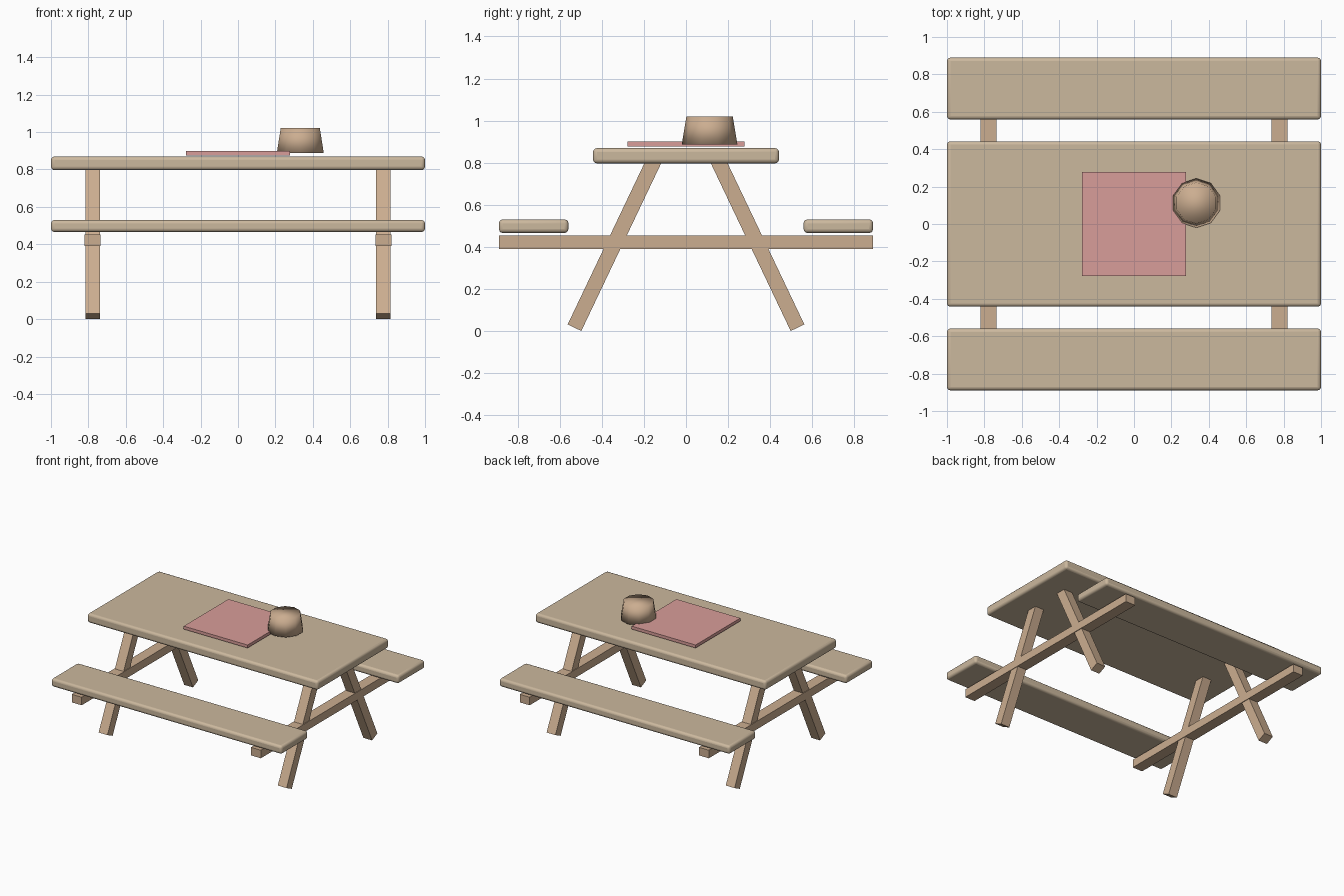
import bpy, math

if "Cube" in bpy.data.objects:
    bpy.data.objects.remove(bpy.data.objects["Cube"])


def material(name, rgb):
    m = bpy.data.materials.new(name)
    m.diffuse_color = (*rgb, 1)
    m.use_nodes = True
    m.node_tree.nodes["Principled BSDF"].inputs["Base Color"].default_value = m.diffuse_color
    return m


PLANK = material("plank wood", (0.60, 0.48, 0.34))
FRAME = material("frame wood", (0.60, 0.42, 0.28))
CLOTH = material("pink cloth", (0.69, 0.34, 0.32))


def box(name, loc, size, mat, tilt=0.0, bevel=0.0):
    bpy.ops.mesh.primitive_cube_add(size=1, location=loc)
    o = bpy.context.object
    o.name = name
    o.scale = size
    bpy.ops.object.transform_apply(location=False, rotation=False, scale=True)
    o.rotation_euler.x = tilt
    o.data.materials.append(mat)
    if bevel:
        b = o.modifiers.new("rounded edges", 'BEVEL')
        b.width = bevel
        b.segments = 3
        bpy.ops.object.shade_smooth_by_angle(angle=math.radians(35))
    return o


# Table top and the two benches
box("table_top", (0, 0, 0.833), (2, 0.884, 0.072), PLANK, bevel=0.018)
for side, s in (("front", -1), ("back", 1)):
    box(side + "_bench", (0, s * 0.724, 0.498), (2, 0.33, 0.064), PLANK, bevel=0.018)

# Splayed legs (square-cut ends) and cross beams at each end
foot, head = (0.53, 0.0156), (0.147, 0.82)
dy, dz = head[0] - foot[0], head[1] - foot[1]
for end, ex in (("left", -0.777), ("right", 0.777)):
    for side, s in (("front", -1), ("back", 1)):
        box(f"{end}_{side}_leg",
            (ex, s * (foot[0] + head[0]) / 2, (foot[1] + head[1]) / 2),
            (0.076, 0.072, math.hypot(dy, dz)), FRAME, tilt=s * math.atan2(-dy, dz))
    box(end + "_cross_beam", (ex, 0, 0.422), (0.086, 1.776, 0.063), FRAME)

# Cloth on the table
box("cloth", (0, 0, 0.888), (0.554, 0.554, 0.024), CLOTH)

# Ten-sided tapered basket, smooth shaded all over
bpy.ops.mesh.primitive_cone_add(vertices=10, radius1=0.132, radius2=0.11, depth=0.133,
                                location=(0.333, 0.112, 0.954))
basket = bpy.context.object
basket.name = "basket"
basket.data.materials.append(FRAME)
bpy.ops.object.shade_smooth()
